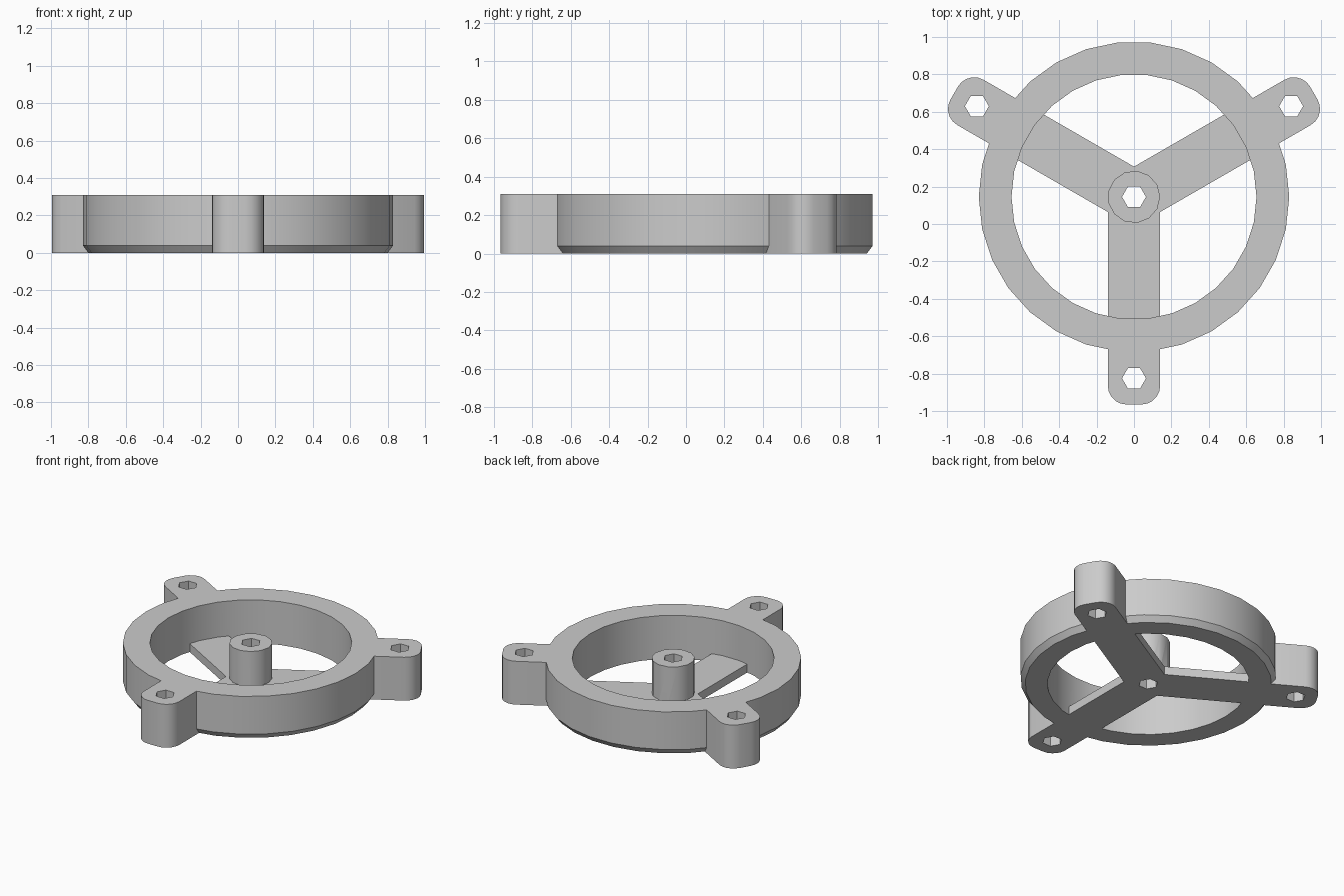
import bpy, bmesh
from math import pi, sin, cos, radians
from mathutils import Matrix, Vector

cube = bpy.data.objects.get("Cube")
if cube:
    bpy.data.objects.remove(cube)

HEIGHT = 0.31
ARM_HEIGHT = 0.06
HALF_WIDTH = 0.14
LUG_END = 1.11
HOLE_DIST = 0.97
CORNER = 0.1
CENTRE = Vector((0, 0.145, 0))
ARM_ANGLES = [radians(a) for a in (30, 150, 270)]

grey = bpy.data.materials.new("light_grey")
grey.use_nodes = True
grey.diffuse_color = (0.6, 0.6, 0.6, 1)
grey.node_tree.nodes["Principled BSDF"].inputs["Base Color"].default_value = (0.6, 0.6, 0.6, 1)


def finish(name, bm):
    bmesh.ops.recalc_face_normals(bm, faces=bm.faces)
    mesh = bpy.data.meshes.new(name)
    bm.to_mesh(mesh)
    bm.free()
    mesh.materials.append(grey)
    obj = bpy.data.objects.new(name, mesh)
    bpy.context.collection.objects.link(obj)
    return obj


def prism(name, outline, z0, z1, angle=0.0, offset=(0, 0, 0)):
    """Extrude a flat outline upwards, then turn and move it."""
    bm = bmesh.new()
    face = bm.faces.new([bm.verts.new((x, y, z0)) for x, y in outline])
    new = bmesh.ops.extrude_face_region(bm, geom=[face])["geom"]
    bmesh.ops.translate(bm, vec=(0, 0, z1 - z0),
                        verts=[v for v in new if isinstance(v, bmesh.types.BMVert)])
    bm.transform(Matrix.Translation(CENTRE + Vector(offset)) @ Matrix.Rotation(angle, 4, 'Z'))
    return finish(name, bm)


def polygon(radius, sides):
    return [(radius * cos(2 * pi * i / sides), radius * sin(2 * pi * i / sides))
            for i in range(sides)]


def lathe(name, profile, sides):
    """Turn a closed (radius, z) profile into a ring."""
    bm = bmesh.new()
    loops = [[bm.verts.new((r * cos(2 * pi * i / sides), r * sin(2 * pi * i / sides), z))
              for r, z in profile] for i in range(sides)]
    n = len(profile)
    for i in range(sides):
        a, b = loops[i], loops[(i + 1) % sides]
        for j in range(n):
            k = (j + 1) % n
            bm.faces.new((a[j], b[j], b[k], a[k]))
    bm.transform(Matrix.Translation(CENTRE))
    return finish(name, bm)


def combine(base, other, operation):
    mod = base.modifiers.new(operation.lower(), 'BOOLEAN')
    mod.operation = operation
    mod.solver = 'EXACT'
    mod.object = other
    bpy.context.view_layer.objects.active = base
    bpy.ops.object.modifier_apply(modifier=mod.name)
    bpy.data.objects.remove(other)


# Chamfered outer ring
frame = lathe("ring_frame", [(0.655, 0), (0.80, 0), (0.83, 0.04),
                             (0.83, HEIGHT), (0.655, HEIGHT)], 30)

# Lug outline with two rounded outer corners
lug_outline = [(0.70, -HALF_WIDTH)]
for side, start in ((-1, -pi / 2), (1, 0)):
    for i in range(6):
        a = start + i * pi / 10
        lug_outline.append((LUG_END - CORNER + CORNER * cos(a),
                            side * (HALF_WIDTH - CORNER) + CORNER * sin(a)))
lug_outline.append((0.70, HALF_WIDTH))
arm_outline = [(0, -HALF_WIDTH), (0.75, -HALF_WIDTH), (0.75, HALF_WIDTH), (0, HALF_WIDTH)]

# Mounting lugs and thin spokes
for angle in ARM_ANGLES:
    combine(frame, prism("lug", lug_outline, 0, HEIGHT, angle), 'UNION')
for angle in ARM_ANGLES:
    combine(frame, prism("spoke", arm_outline, 0, ARM_HEIGHT, angle), 'UNION')

# Central hub
combine(frame, prism("hub", polygon(0.14, 13), 0.02, HEIGHT), 'UNION')

# Hexagonal holes through the hub and lugs
hole_spots = [(0, 0, 0)] + [(HOLE_DIST * cos(a), HOLE_DIST * sin(a), 0) for a in ARM_ANGLES]
for spot in hole_spots:
    combine(frame, prism("hole_cutter", polygon(0.064, 6), -0.1, HEIGHT + 0.1, 0, spot),
            'DIFFERENCE')

# Smooth curved walls, keep hard edges
bpy.ops.object.select_all(action='DESELECT')
frame.select_set(True)
bpy.context.view_layer.objects.active = frame
bpy.ops.object.shade_smooth_by_angle(angle=radians(30))
